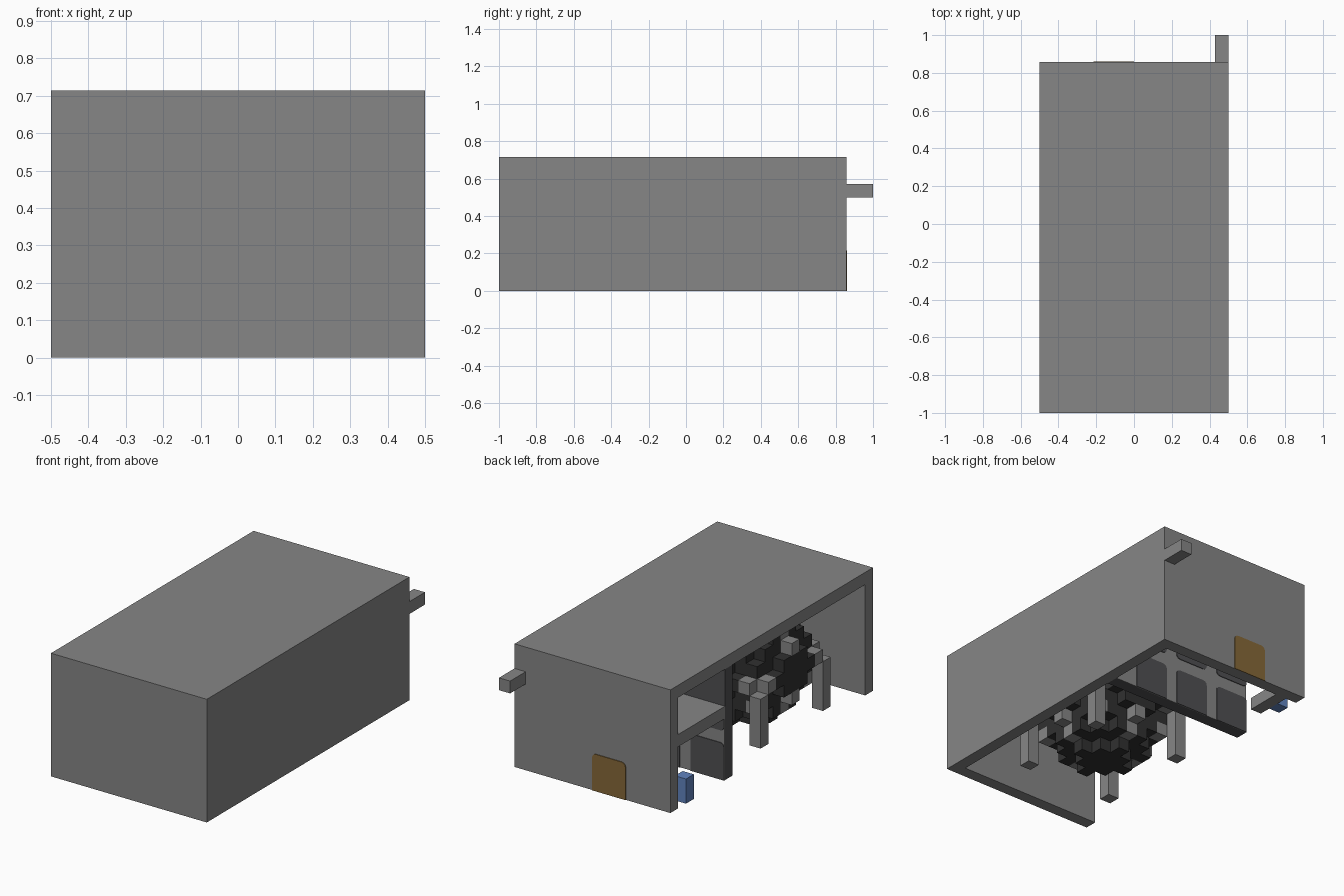
import bpy, bmesh
from mathutils import Vector

cube = bpy.data.objects.get("Cube")
if cube:
    bpy.data.objects.remove(cube)

U = 1 / 14          # one block
THIN = 0.06         # plate thickness in blocks


def material(name, r, g, b):
    m = bpy.data.materials.new(name)
    m.use_nodes = True
    m.diffuse_color = (r, g, b, 1)
    m.node_tree.nodes["Principled BSDF"].inputs["Base Color"].default_value = (r, g, b, 1)
    return m


GREY = material("stone grey", 0.238, 0.238, 0.238)
DARK = material("dark grey", 0.08, 0.08, 0.085)
BLACK = material("near black", 0.03, 0.03, 0.03)
BROWN = material("door brown", 0.24, 0.14, 0.04)
BLUE = material("blue", 0.12, 0.23, 0.52)


def place(x, y, z):
    """Block coordinates to model coordinates."""
    return Vector((x * U - 0.5, y * U - 1, z * U))


def finish(bm, name, *mats):
    mesh = bpy.data.meshes.new(name)
    bmesh.ops.recalc_face_normals(bm, faces=bm.faces)
    bm.to_mesh(mesh)
    bm.free()
    for m in mats:
        mesh.materials.append(m)
    ob = bpy.data.objects.new(name, mesh)
    bpy.context.collection.objects.link(ob)
    return ob


def block(name, mat, x, y, z, round_z=()):
    """Box over three ranges; upright-plate corners at heights round_z are bevelled."""
    bm = bmesh.new()
    bmesh.ops.create_cube(bm, size=1)
    for v in bm.verts:
        v.co = place(*(r[0] if c < 0 else r[1] for c, r in zip(v.co, (x, y, z))))
    edges = [e for e in bm.edges
             if abs(e.verts[0].co.y - e.verts[1].co.y) > 1e-5
             and any(abs(e.verts[0].co.z - h * U) < 1e-5 for h in round_z)]
    if edges:
        bmesh.ops.bevel(bm, geom=edges, offset=0.35 * U, segments=3,
                        profile=0.5, affect='EDGES')
    return finish(bm, name, mat)


def voxels(name, cells, mats):
    """Joined blocks with only the exposed faces; cells maps position to material slot."""
    bm = bmesh.new()
    for cell, slot in cells.items():
        for axis in range(3):
            for step in (0, 1):
                other = list(cell)
                other[axis] += 2 * step - 1
                if tuple(other) in cells:
                    continue
                ring = []
                for a, b in ((0, 0), (1, 0), (1, 1), (0, 1)):
                    p = list(cell)
                    p[axis] += step
                    p[(axis + 1) % 3] += a
                    p[(axis + 2) % 3] += b
                    ring.append(bm.verts.new(place(*p)))
                if not step:
                    ring.reverse()
                bm.faces.new(ring).material_index = slot
    bmesh.ops.remove_doubles(bm, verts=bm.verts, dist=1e-4)
    return finish(bm, name, *mats)


# Shell, open on one long side and underneath
block("roof", GREY, (0, 14), (0, 26), (9, 10))
block("long_wall", GREY, (13, 14), (0, 26), (0, 9))
block("front_wall", GREY, (0, 13), (0, 1), (0, 9))
block("back_wall", GREY, (0, 13), (25, 26), (0, 9))
block("back_beam", GREY, (13, 14), (26, 28), (7, 8))
block("back_door", BROWN, (4, 7), (26, 26 + THIN), (0, 3), round_z=(3,))

# Inner partition, with framed dark panels on its rear side
block("partition", DARK, (0, 13), (18, 19), (0, 9))
block("partition_frame", GREY, (0, 13), (19, 19 + THIN), (0, 5))
for i, x in enumerate((0, 4, 8)):
    block(f"lower_panel_{i}", DARK, (x, x + 3), (19, 19 + 2 * THIN), (0, 3), round_z=(3,))
    block(f"upper_panel_{i}", DARK, (x, x + 3), (19, 19 + 2 * THIN), (4, 5), round_z=(4,))

# Loft and small furniture in the rear room
block("loft_floor", GREY, (0, 13), (19, 25), (5, 6))
block("bench", GREY, (1, 2), (22, 25), (0, 1))
block("blue_post", BLUE, (0, 1), (23, 24), (0, 2))

# Round machine core: block sphere with studs and four legs
centre = (5, 8, 4)
reach = range(-4, 5)
offsets = {(x, y, z): 0 for x in reach for y in reach for z in reach
           if x * x + y * y + z * z < 20.5}
for s in (-1, 1):
    for dz in (-1, 1):
        for far, height in ((3, 3), (4, 2)):
            offsets[(s * far, 0, dz * height)] = 1
            offsets[(0, s * far, dz * height)] = 1
    for t in (-1, 1):
        offsets[(3 * s, 3 * t, -2)] = 1
        offsets[(3 * s, 4 * t, 0)] = 1
        offsets[(4 * s, 3 * t, 0)] = 1
        for z in range(-4, 0):
            offsets[(4 * s, 4 * t, z)] = 1
cells = {tuple(c + o for c, o in zip(centre, off)): slot for off, slot in offsets.items()}
voxels("machine_core", cells, (BLACK, GREY))
